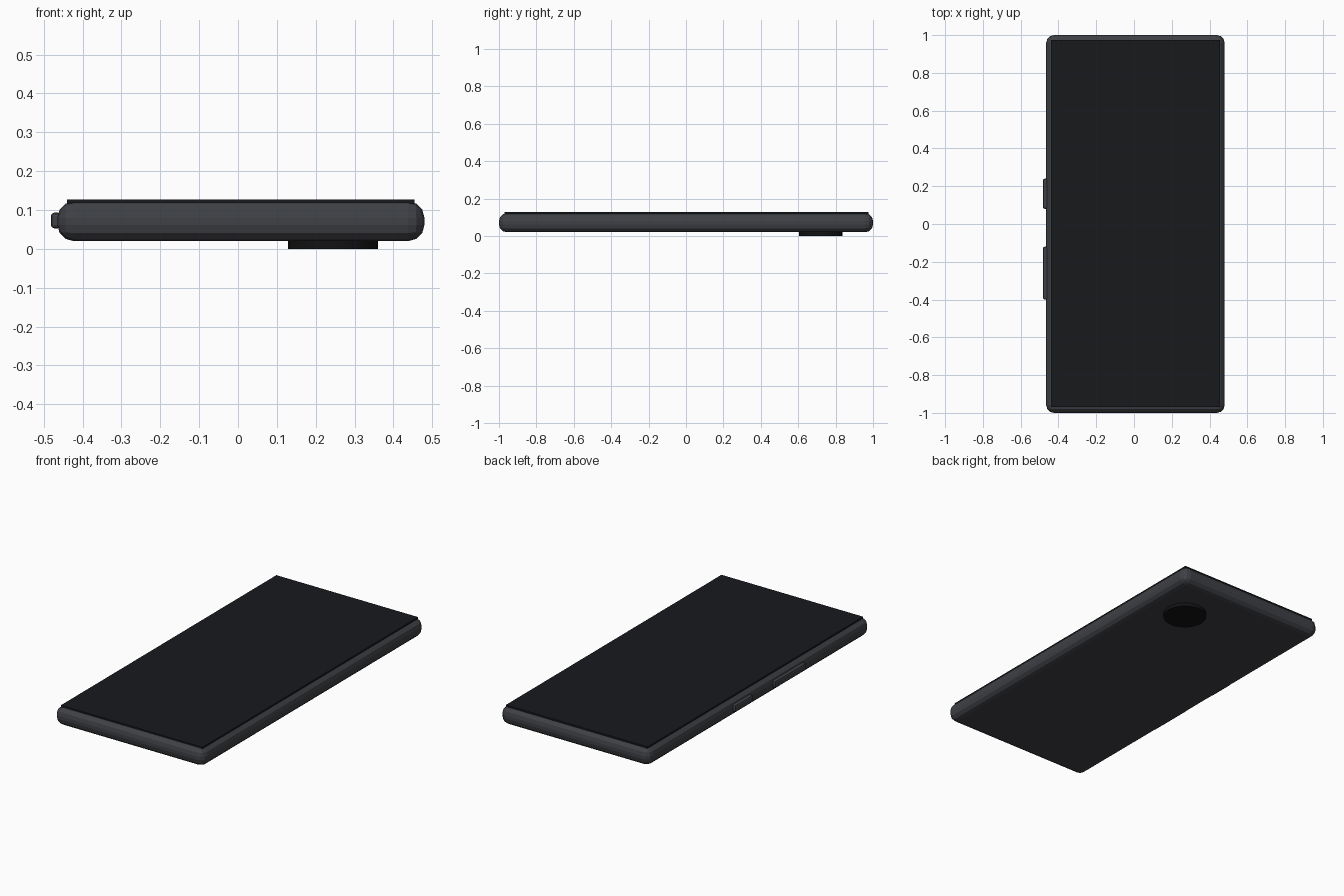
import bpy, bmesh
from mathutils import Vector

if "Cube" in bpy.data.objects:
    bpy.data.objects.remove(bpy.data.objects["Cube"])


def material(name, rgb):
    m = bpy.data.materials.new(name)
    m.diffuse_color = (*rgb, 1)
    m.use_nodes = True
    m.node_tree.nodes["Principled BSDF"].inputs["Base Color"].default_value = m.diffuse_color
    return m


def finish(name, bm, mat):
    me = bpy.data.meshes.new(name)
    bm.to_mesh(me)
    bm.free()
    me.materials.append(mat)
    ob = bpy.data.objects.new(name, me)
    bpy.context.collection.objects.link(ob)
    return ob


def box(name, lo, hi, mat, bevel=0, segments=1):
    lo, hi = Vector(lo), Vector(hi)
    bm = bmesh.new()
    bmesh.ops.create_cube(bm, size=1)
    bmesh.ops.scale(bm, vec=hi - lo, verts=bm.verts)
    bmesh.ops.translate(bm, vec=(lo + hi) / 2, verts=bm.verts)
    if bevel:
        bmesh.ops.bevel(bm, geom=bm.edges[:], offset=bevel, segments=segments,
                        profile=0.5, affect='EDGES')
    return finish(name, bm, mat)


shell = material("shell_grey", (0.05, 0.052, 0.06))
glass = material("screen_black", (0.009, 0.01, 0.012))
dark = material("lens_black", (0.006, 0.006, 0.007))

# Rounded slab body
box("body", (-0.465, -1, 0.02), (0.48, 1, 0.122), shell, 0.042, 3)

# Thin screen sitting just proud of the body
box("screen", (-0.44, -0.97, 0.117), (0.455, 0.975, 0.127), glass)

# Power and volume buttons on the left edge
for name, y0, y1 in (("power_button", 0.08, 0.24), ("volume_button", -0.40, -0.12)):
    box(name, (-0.482, y0, 0.053), (-0.455, y1, 0.093), shell, 0.009, 2)

# Round camera bump on the back
bm = bmesh.new()
bmesh.ops.create_cone(bm, cap_ends=True, segments=32, radius1=0.116,
                      radius2=0.116, depth=0.03)
bmesh.ops.translate(bm, vec=(0.245, 0.72, 0.015), verts=bm.verts)
camera = finish("camera_bump", bm, dark)
bpy.context.view_layer.objects.active = camera
camera.select_set(True)
bpy.ops.object.shade_smooth_by_angle()
